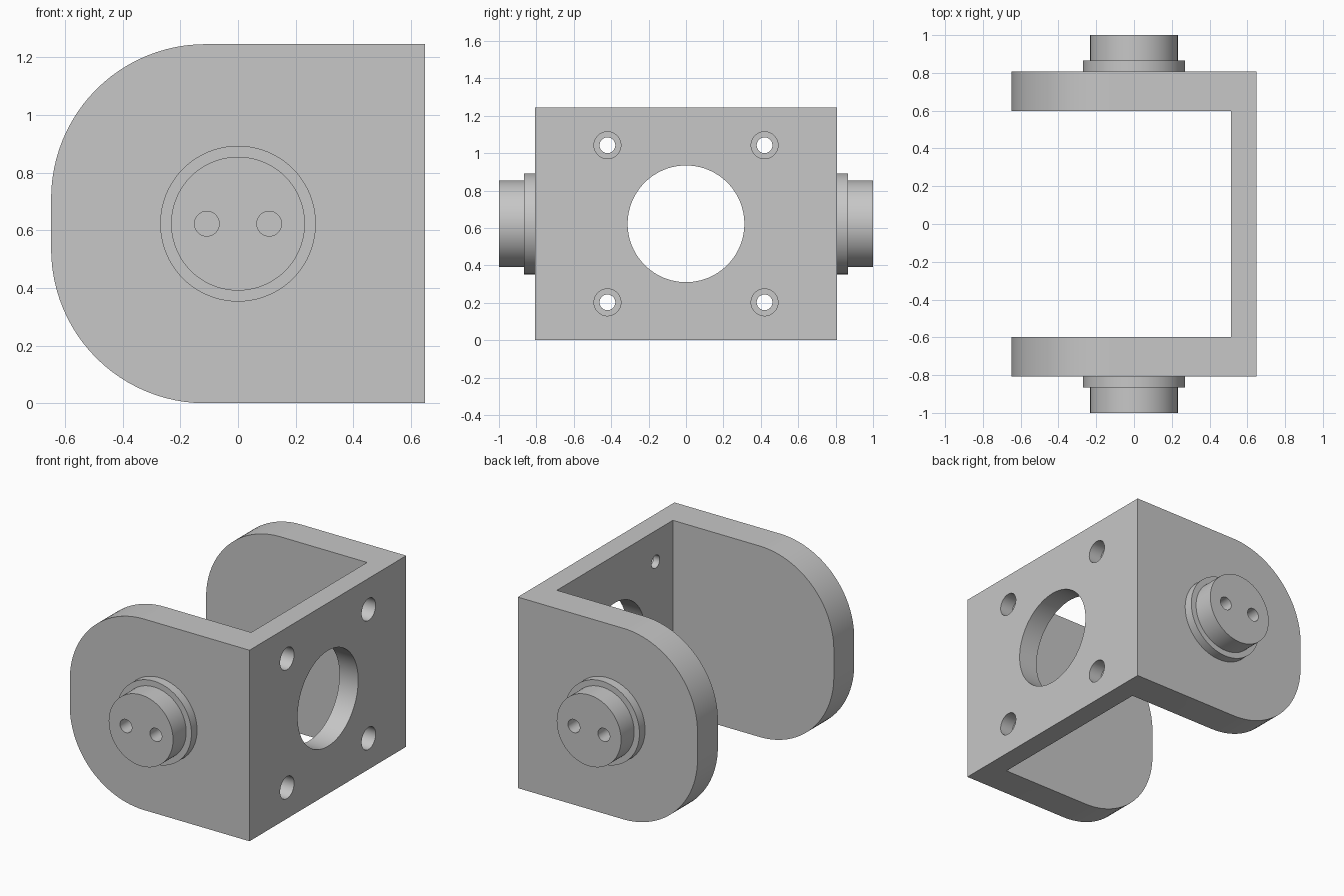
import bpy, bmesh, math
from mathutils import Matrix, Vector

if "Cube" in bpy.data.objects:
    bpy.data.objects.remove(bpy.data.objects["Cube"], do_unlink=True)

HALF_X, HALF_Y, HEIGHT = 0.648, 0.807, 1.245
MID = HEIGHT / 2
ARM, WALL, CORNER = 0.21, 0.135, 0.535
GREY = (0.57, 0.57, 0.57, 1)

metal = bpy.data.materials.new("grey metal")
metal.use_nodes = True
metal.diffuse_color = GREY
metal.node_tree.nodes["Principled BSDF"].inputs["Base Color"].default_value = GREY


def make(name, bm):
    bmesh.ops.recalc_face_normals(bm, faces=bm.faces)
    mesh = bpy.data.meshes.new(name)
    bm.to_mesh(mesh)
    bm.free()
    mesh.materials.append(metal)
    obj = bpy.data.objects.new(name, mesh)
    bpy.context.collection.objects.link(obj)
    return obj


def rod(centre, axis, radius, length, segments=64):
    bm = bmesh.new()
    turn = Vector((0, 0, 1)).rotation_difference(Vector(axis)).to_matrix().to_4x4()
    bmesh.ops.create_cone(bm, cap_ends=True, segments=segments, radius1=radius,
                          radius2=radius, depth=length,
                          matrix=Matrix.Translation(centre) @ turn)
    return make("cutter", bm)


def cut(obj, cutter):
    cutter.hide_render = True
    mod = obj.modifiers.new("cut", "BOOLEAN")
    mod.operation = "DIFFERENCE"
    mod.solver = "EXACT"
    mod.object = cutter
    select(obj)
    bpy.ops.object.modifier_apply(modifier=mod.name)
    bpy.data.objects.remove(cutter, do_unlink=True)


def select(obj):
    bpy.ops.object.select_all(action="DESELECT")
    obj.select_set(True)
    bpy.context.view_layer.objects.active = obj


def smooth(obj):
    select(obj)
    bpy.ops.object.shade_smooth_by_angle(angle=math.radians(30))


# Bracket: outline with two large rounded corners, extruded along y
outline = [(HALF_X, 0), (HALF_X, HEIGHT)]
for centre_z, start in ((HEIGHT - CORNER, 90), (CORNER, 180)):
    for i in range(25):
        a = math.radians(start + 90 * i / 24)
        outline.append((CORNER - HALF_X + CORNER * math.cos(a),
                        centre_z + CORNER * math.sin(a)))
bm = bmesh.new()
face = bm.faces.new([bm.verts.new((x, -HALF_Y, z)) for x, z in outline])
extruded = bmesh.ops.extrude_face_region(bm, geom=[face])["geom"]
bmesh.ops.translate(bm, vec=(0, 2 * HALF_Y, 0),
                    verts=[v for v in extruded if isinstance(v, bmesh.types.BMVert)])
bracket = make("bracket", bm)

# Open space between the two arms
bm = bmesh.new()
bmesh.ops.create_cube(bm, size=2)
bmesh.ops.scale(bm, vec=(HALF_X, HALF_Y - ARM, HEIGHT), verts=bm.verts)
bmesh.ops.translate(bm, vec=(-WALL, 0, MID), verts=bm.verts)
cut(bracket, make("cutter", bm))

# Large bore and four counterbored screw holes in the wall
cut(bracket, rod((HALF_X, 0, MID), (1, 0, 0), 0.312, 0.6, 96))
for y in (-0.42, 0.42):
    for z in (MID - 0.42, MID + 0.42):
        cut(bracket, rod((HALF_X, y, z), (1, 0, 0), 0.072, 0.18, 48))
        cut(bracket, rod((HALF_X, y, z), (1, 0, 0), 0.042, 0.6, 48))
smooth(bracket)

# Stepped pivot pins with two blind spanner holes each
profile = [(0, HALF_Y), (0.27, HALF_Y), (0.27, 0.865), (0.232, 0.865), (0.232, 1), (0, 1)]
for name, side in (("front_pivot_pin", -1), ("back_pivot_pin", 1)):
    bm = bmesh.new()
    verts = [bm.verts.new((r, side * y, MID)) for r, y in profile]
    edges = [bm.edges.new(pair) for pair in zip(verts, verts[1:])]
    bmesh.ops.spin(bm, geom=verts + edges, cent=(0, 0, MID), axis=(0, 1, 0),
                   angle=math.tau, steps=80)
    bmesh.ops.remove_doubles(bm, verts=bm.verts, dist=0.0001)
    pin = make(name, bm)
    for x in (-0.108, 0.108):
        cut(pin, rod((x, side, MID), (0, 1, 0), 0.043, 0.24, 40))
    smooth(pin)
